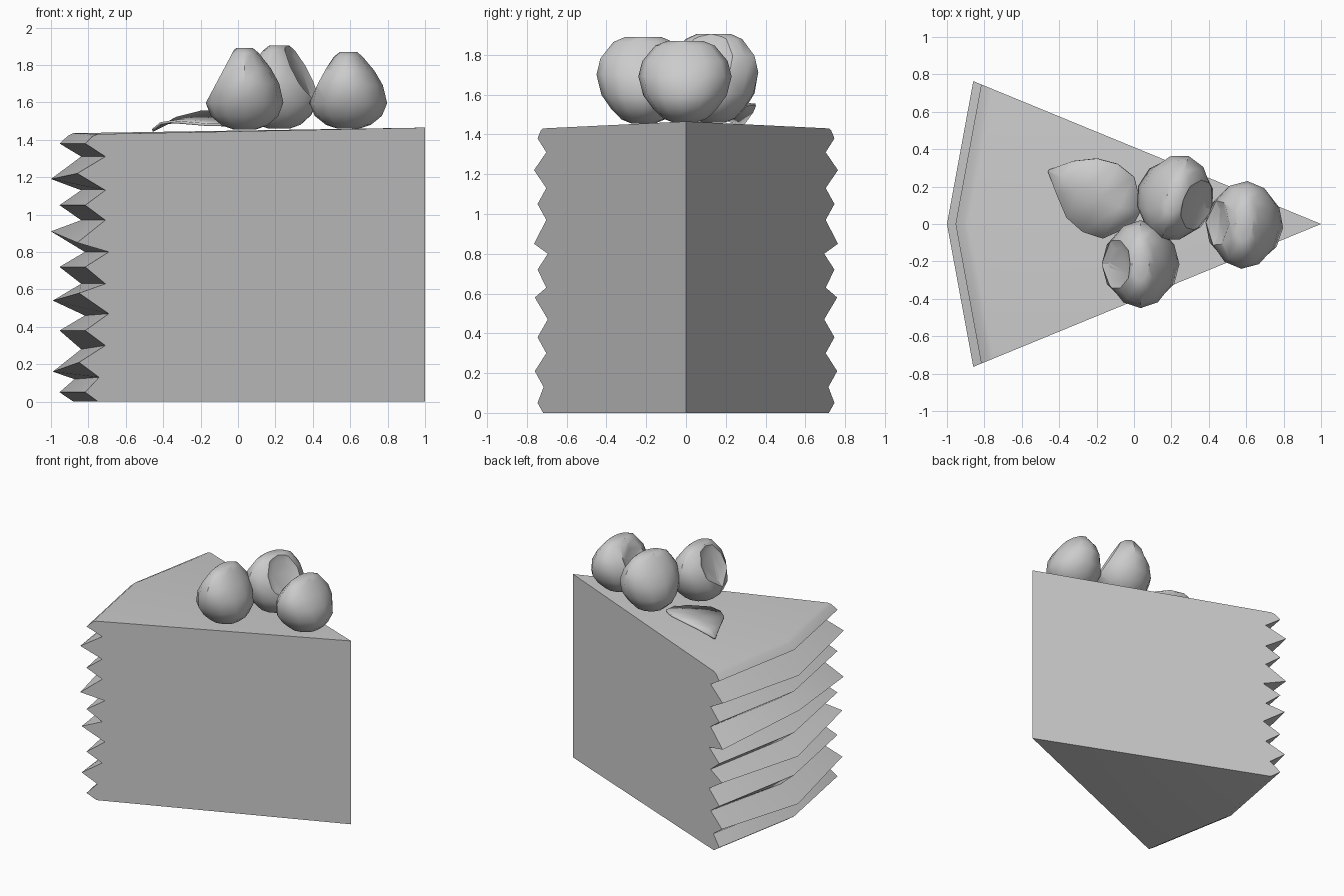
import bpy, bmesh, math
from mathutils import Vector, Matrix

cube = bpy.data.objects.get("Cube")
if cube:
    bpy.data.objects.remove(cube, do_unlink=True)

GREY = (0.6, 0.6, 0.6, 1)
mat = bpy.data.materials.new("plain_grey")
mat.use_nodes = True
mat.diffuse_color = GREY
mat.node_tree.nodes["Principled BSDF"].inputs["Base Color"].default_value = GREY


def finish(bm, name, angle):
    """Turn the bmesh into a smooth shaded object with sharp creases."""
    bmesh.ops.recalc_face_normals(bm, faces=bm.faces)
    mesh = bpy.data.meshes.new(name)
    bm.to_mesh(mesh)
    bm.free()
    mesh.materials.append(mat)
    ob = bpy.data.objects.new(name, mesh)
    bpy.context.collection.objects.link(ob)
    bpy.ops.object.select_all(action='DESELECT')
    ob.select_set(True)
    bpy.context.view_layer.objects.active = ob
    bpy.ops.object.shade_smooth_by_angle(angle=math.radians(angle))
    return ob


# Cake slice: a wedge whose curved back is pleated like stacked layers
# (reach from the tip, height at the corners, height at the middle)
PLEATS = [(.945, 0, 0), (.982, .05, .05), (.942, .13, .12), (1, .21, .16),
          (.924, .30, .28), (.982, .38, .38), (.914, .47, .46), (1, .58, .54),
          (.924, .63, .63), (.982, .72, .72), (.914, .80, .80), (1.005, .85, .91),
          (.924, .97, .97), (.982, 1.05, 1.05), (.924, 1.13, 1.13), (1.005, 1.22, 1.19),
          (.924, 1.31, 1.31), (.982, 1.38, 1.38), (.96, 1.42, 1.42), (.945, 1.43, 1.435)]
bm = bmesh.new()
tip = Vector((1, 0, 0))
rows = []
for reach, z_corner, z_mid in PLEATS:
    rows.append([bm.verts.new(tip + reach * Vector((x, y, 0)) + Vector((0, 0, z)))
                 for x, y, z in ((-1.85, -.76, z_corner), (-1.99, 0, z_mid), (-1.85, .76, z_corner))])
low_tip = bm.verts.new((1, 0, 0))
high_tip = bm.verts.new((1, 0, 1.465))
for a, b in zip(rows, rows[1:]):
    for i in range(2):
        bm.faces.new((a[i], a[i + 1], b[i + 1], b[i]))
for side in (0, 2):
    bm.faces.new([low_tip] + [r[side] for r in rows] + [high_tip])
for row, point in ((rows[0], low_tip), (rows[-1], high_tip)):
    for i in range(2):
        bm.faces.new((row[i], row[i + 1], point))
finish(bm, "cake_slice", 40)

# Berries: lofted rings with one hollowed flat end
# (height, half width along the cut, half width across it)
RINGS = [(0, .06, .06), (.02, .12, .11), (.07, .18, .16), (.14, .208, .21),
         (.24, .185, .235), (.32, .14, .215), (.40, .075, .15), (.425, .045, .09)]
SIDES = 12


def berry(name, location, yaw, height):
    bm = bmesh.new()
    loops = [[bm.verts.new((hx * math.cos(math.tau * i / SIDES), hy * math.sin(math.tau * i / SIDES),
                            z * height / .425)) for i in range(SIDES)] for z, hx, hy in RINGS]
    for a, b in zip(loops, loops[1:]):
        for i in range(SIDES):
            j = (i + 1) % SIDES
            bm.faces.new((a[i], a[j], b[j], b[i]))
    bm.faces.new(loops[0])
    bm.faces.new(loops[-1])
    # slice off the flat end, then hollow it slightly
    cut = bmesh.ops.bisect_plane(bm, geom=bm.verts[:] + bm.edges[:] + bm.faces[:], dist=.0005,
                                 plane_co=(.155, 0, .24), plane_no=(.88, 0, .47), clear_outer=True)
    edges = [e for e in cut["geom_cut"] if isinstance(e, bmesh.types.BMEdge)]
    cap = bmesh.ops.contextual_create(bm, geom=edges)["faces"]
    bmesh.ops.recalc_face_normals(bm, faces=bm.faces)
    bmesh.ops.inset_region(bm, faces=cap, thickness=.04, depth=-.015)
    bm.transform(Matrix.Translation(location) @ Matrix.Rotation(math.radians(yaw), 4, 'Z'))
    finish(bm, name, 38)


berry("front_berry", (.035, -.215, 1.455), 180, .435)
berry("back_berry", (.22, .14, 1.46), -18, .445)
berry("tip_berry", (.59, -.005, 1.46), 176, .41)

# Leaf: a folded blade lying beside the berries
# (position along the midrib, left width, right width, midrib height)
BLADE = [(0, .05, .05, 1.48), (.21, .178, .19, 1.49), (.42, .2, .208, 1.50),
         (.63, .175, .18, 1.505), (.83, .105, .09, 1.49), (1, .006, .006, 1.45)]
base, end = Vector((.02, .04, 0)), Vector((-.455, .285, 0))
across = Vector((.459, .889, 0))
bm = bmesh.new()
strips = []
for t, left, right, z in BLADE:
    mid = base.lerp(end, t) + Vector((0, 0, z))
    strips.append([bm.verts.new(mid + across * left + Vector((0, 0, left * .25))),
                   bm.verts.new(mid),
                   bm.verts.new(mid - across * right - Vector((0, 0, right * .05)))])
for a, b in zip(strips, strips[1:]):
    for i in range(2):
        bm.faces.new((a[i], a[i + 1], b[i + 1], b[i]))
leaf = finish(bm, "leaf", 50)
solid = leaf.modifiers.new("thickness", 'SOLIDIFY')
solid.thickness = .014
solid.offset = 0
